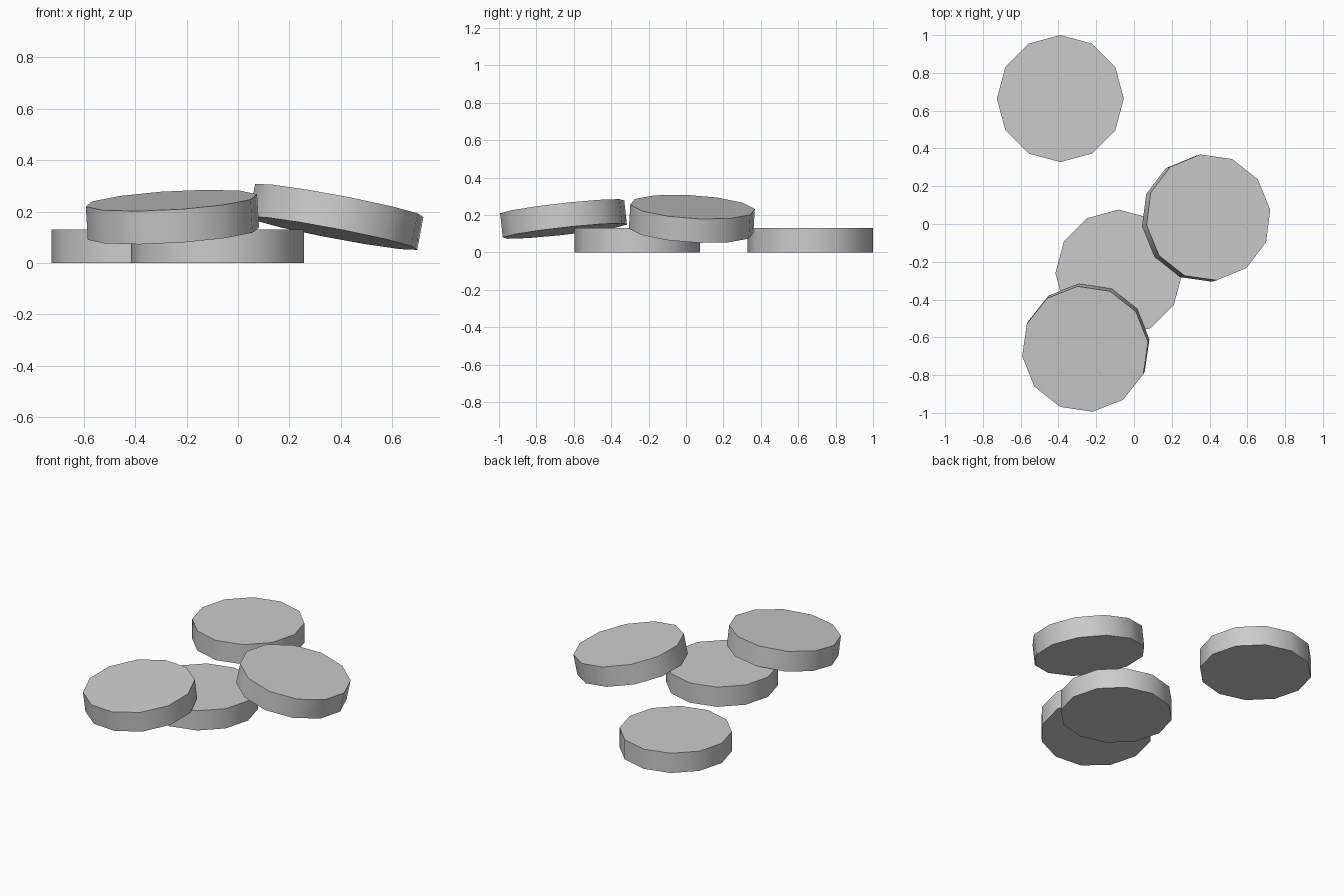
import bpy
import math
from mathutils import Matrix, Vector

if "Cube" in bpy.data.objects:
    bpy.data.objects.remove(bpy.data.objects["Cube"])

RADIUS, THICK, SIDES = 0.336, 0.13, 12


def disc(name, top_centre, normal=(0, 0, 1), spin=0):
    """Twelve-sided disc placed by its top-face centre, facing and spin."""
    n = Vector(normal).normalized()
    bpy.ops.mesh.primitive_cylinder_add(vertices=SIDES, radius=RADIUS, depth=THICK)
    ob = bpy.context.object
    ob.name = name
    tilt = Vector((0, 0, 1)).rotation_difference(n).to_matrix().to_4x4()
    centre = Vector(top_centre) - n * THICK / 2
    ob.matrix_world = (Matrix.Translation(centre) @ tilt
                       @ Matrix.Rotation(math.radians(spin), 4, 'Z'))
    # rounded rim shading with crisp flat faces
    bpy.ops.object.shade_smooth_by_angle(angle=math.radians(40))
    return ob


# discs lying flat on the ground
disc("separate_disc", (-0.39, 0.664, THICK))
disc("bottom_disc", (-0.08, -0.26, THICK))

# discs leaning on the bottom one
disc("right_leaning_disc", (0.394, 0.035, 0.243), (0.19, 0.06, 1), 7.3)
disc("front_leaning_disc", (-0.259, -0.662, 0.243), (-0.06, -0.11, 1), 6.6)
